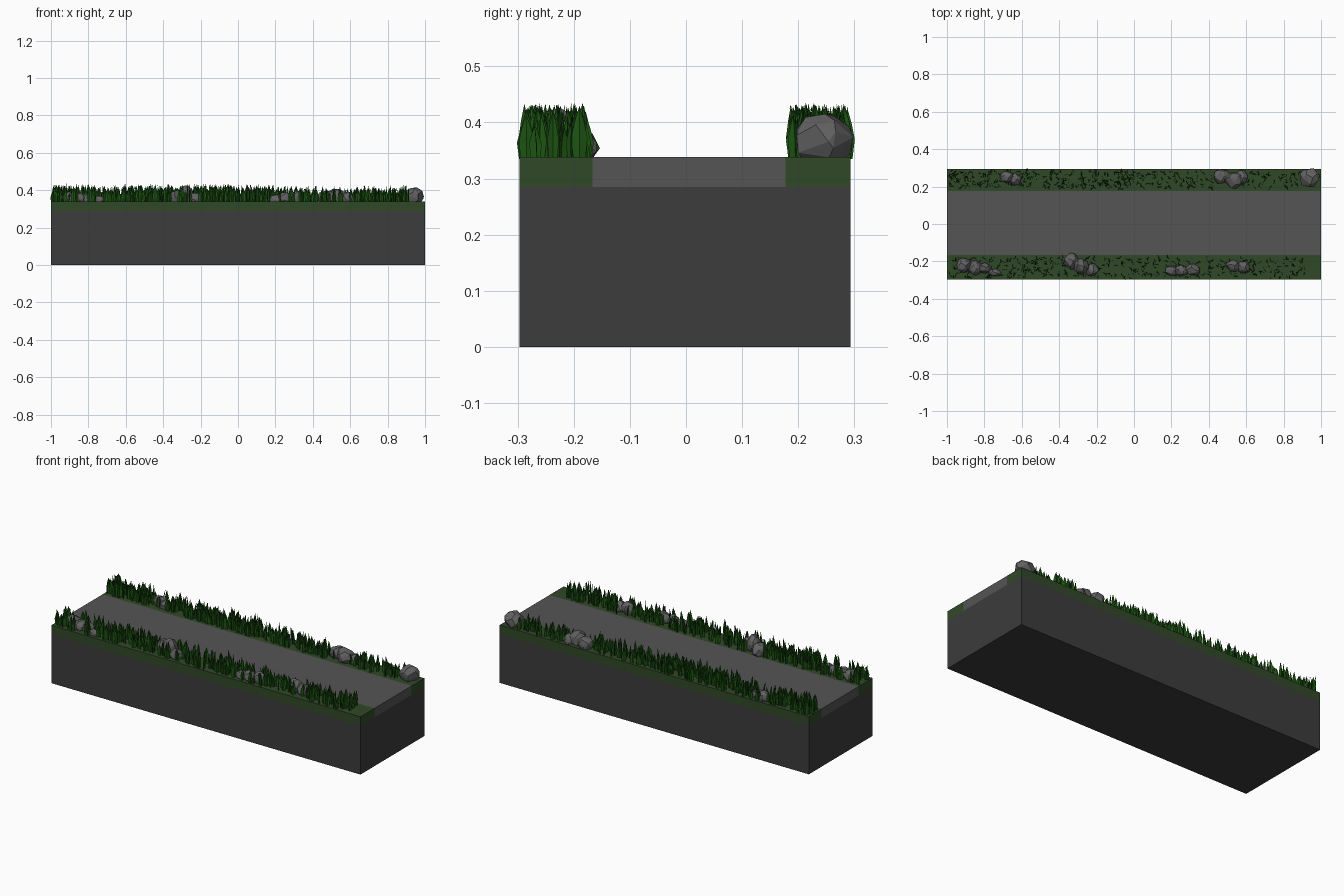
import bpy, bmesh, math, random
from mathutils import Vector, Matrix

if "Cube" in bpy.data.objects:
    bpy.data.objects.remove(bpy.data.objects["Cube"])

random.seed(7)
TOP = 0.338


def material(name, r, g, b):
    m = bpy.data.materials.new(name)
    m.diffuse_color = (r, g, b, 1)
    m.use_nodes = True
    m.node_tree.nodes["Principled BSDF"].inputs["Base Color"].default_value = m.diffuse_color
    return m


EARTH = material("earth", 0.045, 0.045, 0.045)
ROAD = material("road", 0.09, 0.09, 0.09)
TURF = material("turf", 0.03, 0.066, 0.021)
BLADE = material("blade", 0.012, 0.09, 0.006)
STONE = material("stone", 0.12, 0.12, 0.12)


def finish(bm, name, mat):
    me = bpy.data.meshes.new(name)
    bm.to_mesh(me)
    bm.free()
    me.materials.append(mat)
    ob = bpy.data.objects.new(name, me)
    bpy.context.collection.objects.link(ob)


def slab(name, y0, y1, z0, z1, mat):
    bm = bmesh.new()
    bmesh.ops.create_cube(bm, size=1, matrix=Matrix.Translation((0, (y0 + y1) / 2, (z0 + z1) / 2))
                          @ Matrix.Diagonal((2, y1 - y0, z1 - z0, 1)))
    finish(bm, name, mat)


# Ground block with road and two verges
slab("earth_block", -0.297, 0.293, 0, 0.285, EARTH)
slab("front_verge", -0.297, -0.167, 0.285, TOP, TURF)
slab("road", -0.167, 0.177, 0.285, TOP, ROAD)
slab("back_verge", 0.177, 0.293, 0.285, TOP, TURF)

# Rock clusters: x, y, half width, half depth, top height
ROCKS = {
    "back_rocks_left": [(-0.68, 0.25, 0.04, 0.035, 0.39), (-0.635, 0.24, 0.035, 0.035, 0.38)],
    "back_rocks_mid": [(0.47, 0.255, 0.05, 0.042, 0.40), (0.53, 0.235, 0.055, 0.045, 0.41),
                       (0.575, 0.25, 0.035, 0.04, 0.385)],
    "back_rock_end": [(0.94, 0.245, 0.058, 0.053, 0.417)],
    "front_rocks_left": [(-0.91, -0.22, 0.045, 0.04, 0.395), (-0.85, -0.235, 0.04, 0.04, 0.39),
                         (-0.80, -0.235, 0.04, 0.03, 0.385), (-0.745, -0.26, 0.035, 0.022, 0.37)],
    "front_rocks_mid": [(-0.335, -0.2, 0.045, 0.046, 0.40), (-0.28, -0.225, 0.045, 0.045, 0.425),
                        (-0.225, -0.245, 0.038, 0.035, 0.39)],
    "front_rocks_right": [(0.2, -0.25, 0.038, 0.03, 0.38), (0.255, -0.248, 0.04, 0.033, 0.39),
                          (0.315, -0.245, 0.042, 0.033, 0.40)],
    "front_rocks_far": [(0.53, -0.225, 0.04, 0.034, 0.41), (0.585, -0.23, 0.038, 0.034, 0.395)],
}


def add_rock(bm, x, y, rx, ry, top):
    lo = 0.318
    zc, rz = (top + lo) / 2, (top - lo) / 2
    verts = []
    n = 26
    for i in range(n):
        h = 1 - 2 * (i + 0.5) / n
        a = i * 2.4 + random.uniform(-0.45, 0.45)
        r = math.sqrt(1 - h * h)
        k = random.uniform(0.9, 1.08)
        verts.append(bm.verts.new((x + rx * k * r * math.cos(a), y + ry * k * r * math.sin(a), zc + rz * k * h)))
    res = bmesh.ops.convex_hull(bm, input=verts)
    loose = [v for v in res["geom_interior"] if isinstance(v, bmesh.types.BMVert)]
    bmesh.ops.delete(bm, geom=loose, context='VERTS')


for name, rocks in ROCKS.items():
    bm = bmesh.new()
    for rock in rocks:
        add_rock(bm, *rock)
    finish(bm, name, STONE)

ALL_ROCKS = [r for group in ROCKS.values() for r in group]


# Grass: folded, slightly leaning pointed blades
def add_blade(bm, x, y, h):
    w = random.uniform(0.009, 0.015)
    m = Matrix.Translation((x, y, TOP - 0.003)) @ Matrix.Rotation(random.uniform(0, 2 * math.pi), 4, 'Z')
    lean, fold = random.uniform(-0.008, 0.008), 0.005
    rows = []
    for t, k in ((0, 0.75), (0.4, 1.0), (0.72, 0.55)):
        off = lean * t * t
        rows.append([bm.verts.new(m @ Vector((s * w * k, off + abs(s) * fold * k, h * t))) for s in (-1, 0, 1)])
    tip = bm.verts.new(m @ Vector((0, lean, h)))
    for a, b in zip(rows, rows[1:]):
        for i in (0, 1):
            bm.faces.new((a[i], a[i + 1], b[i + 1], b[i]))
    for i in (0, 1):
        bm.faces.new((rows[-1][i], rows[-1][i + 1], tip))


def grass(name, y0, y1, patches):
    bm = bmesh.new()
    for x0, x1, count, hmax in patches:
        for _ in range(count):
            x, y = random.uniform(x0, x1), random.uniform(y0, y1)
            if any(((x - r[0]) / r[2]) ** 2 + ((y - r[1]) / r[3]) ** 2 < 0.9 for r in ALL_ROCKS):
                continue
            add_blade(bm, x, y, random.uniform(0.55, 1) * hmax)
    finish(bm, name, BLADE)


grass("back_grass", 0.191, 0.286, [(-0.99, -0.5, 150, 0.1), (-0.5, 0, 180, 0.1),
                                   (0, 0.45, 95, 0.095), (0.45, 0.93, 85, 0.085)])
grass("front_grass", -0.288, -0.178, [(-0.99, -0.7, 55, 0.095), (-0.7, -0.2, 160, 0.1),
                                      (-0.2, 0.2, 85, 0.1), (0.2, 0.6, 75, 0.09), (0.6, 0.91, 70, 0.095)])
